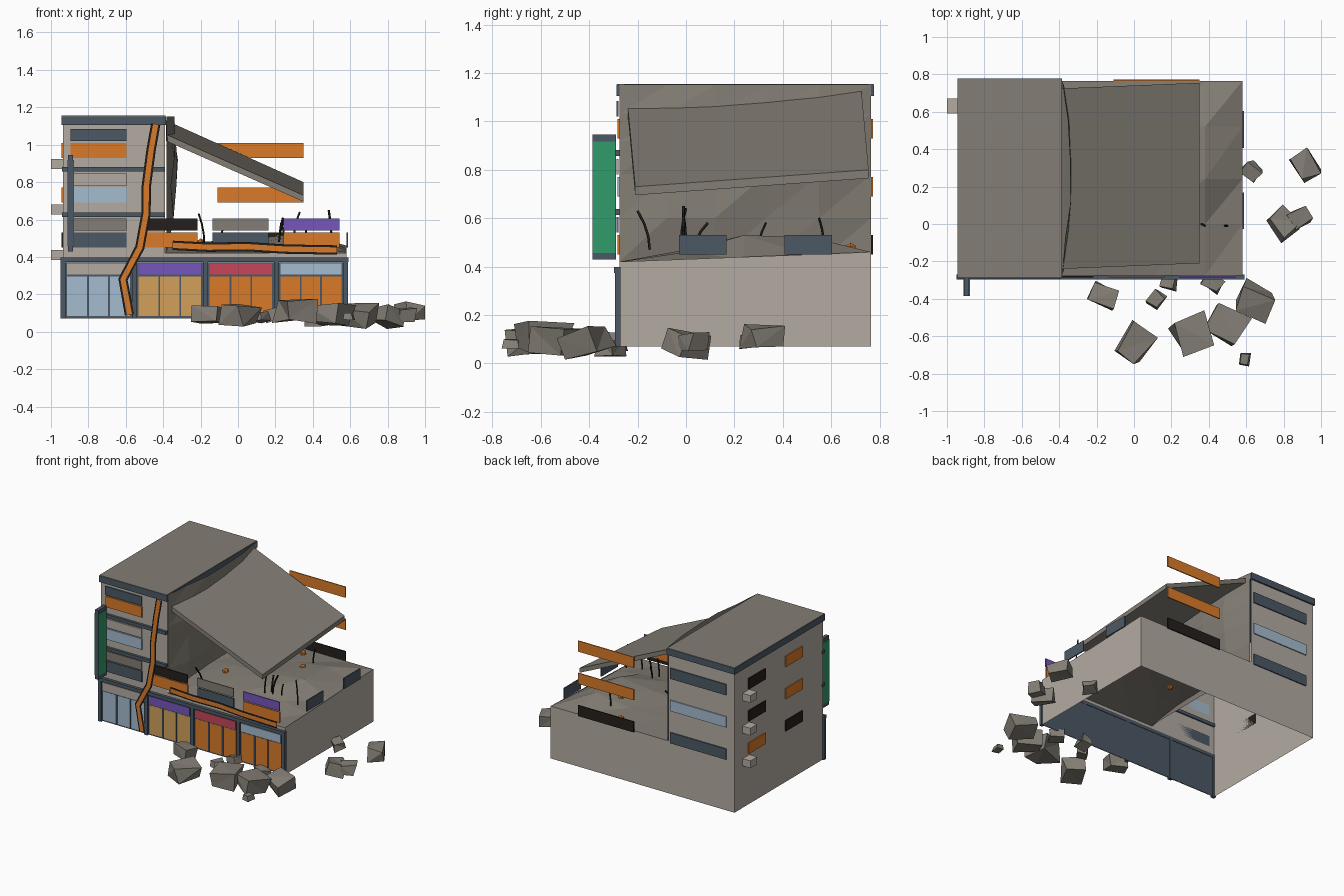
import bpy, bmesh, math, random
from mathutils import Vector, Matrix

if "Cube" in bpy.data.objects:
    bpy.data.objects.remove(bpy.data.objects["Cube"])
random.seed(4)

def mat(name, r, g, b):
    m = bpy.data.materials.new(name)
    m.diffuse_color = tuple(c ** 2.2 for c in (r, g, b)) + (1,)
    m.use_nodes = True
    m.node_tree.nodes["Principled BSDF"].inputs["Base Color"].default_value = m.diffuse_color
    return m

WALL = mat("pale_plaster", .70, .665, .63)
CONC = mat("broken_concrete", .51, .49, .455)
SLATE = mat("slate_trim", .30, .35, .395)
ORANGE = mat("fire_orange", .85, .48, .18)
OCHRE = mat("warm_glass", .82, .62, .36)
BLUE = mat("pale_blue_glass", .64, .73, .81)
GREEN = mat("sign_green", .20, .60, .42)
PURPLE = mat("sign_purple", .46, .34, .73)
RED = mat("sign_red", .77, .28, .36)
DARK = mat("charred_dark", .16, .14, .13)

def finish(name, bm, *mats):
    me = bpy.data.meshes.new(name)
    bm.to_mesh(me)
    bm.free()
    for m in mats:
        me.materials.append(m)
    ob = bpy.data.objects.new(name, me)
    bpy.context.collection.objects.link(ob)
    return ob

def box(name, x, y, z, m):
    bm = bmesh.new()
    bmesh.ops.create_cube(bm, size=1)
    for v in bm.verts:
        v.co = [(a + b) / 2 + c * (b - a) for (a, b), c in zip((x, y, z), v.co)]
    return finish(name, bm, m)

def faces(name, polys, m):
    bm = bmesh.new()
    for p in polys:
        bm.faces.new([bm.verts.new(c) for c in p])
    bmesh.ops.remove_doubles(bm, verts=bm.verts, dist=1e-4)
    return finish(name, bm, m)

def grid(name, rows, m):
    polys = []
    for a, b in zip(rows, rows[1:]):
        for i in range(len(a) - 1):
            polys += [(a[i], a[i + 1], b[i + 1]), (a[i], b[i + 1], b[i])]
    return faces(name, polys, m)

def ribbon(name, pts, w, y, m):
    # flat zigzag strip in the front plane
    sides = []
    for i, p in enumerate(pts):
        a, b = Vector(pts[max(i - 1, 0)]), Vector(pts[min(i + 1, len(pts) - 1)])
        d = (b - a).normalized()
        n = Vector((-d.y, d.x)) * w / 2
        q = Vector(p)
        sides.append(((q.x + n.x, y, q.y + n.y), (q.x - n.x, y, q.y - n.y)))
    return faces(name, [(a[0], a[1], b[1], b[0]) for a, b in zip(sides, sides[1:])], m)

X0, XT, X1, Y0, Y1, ZB, ZT = -.935, -.39, .58, -.275, .765, .07, 1.11

# Outer walls, open underneath
profile = lambda y, zr: [(X0, y, ZB), (X1, y, ZB), (X1, y, zr), (XT, y, zr), (XT, y, ZT), (X0, y, ZT)]
faces("outer_walls", [
    profile(Y0, .42), profile(Y1, .46)[::-1],
    [(X0, Y1, ZB), (X0, Y0, ZB), (X0, Y0, ZT), (X0, Y1, ZT)],
    [(X1, Y0, ZB), (X1, Y1, ZB), (X1, Y1, .46), (X1, Y0, .42)]], WALL)

# Roof with slate edging
box("roof_edging", (-.945, -.385), (-.288, .777), (1.105, 1.152), SLATE)
box("roof_top", (-.943, -.387), (-.286, .775), (1.148, 1.155), CONC)

# Torn tower face, bulging outward
ys = [Y0, -.08, .12, .33, .55, Y1]
bulge = [0, .02, .03, .045, .035, .0]
rows = []
for j, z in enumerate([.42, .6, .78, .92, 1.03, 1.152]):
    rows.append([(XT + .008 + (bulge[j] + random.uniform(-.01, .025) * (0 < j) + .02 * (j == 5))
                  * (0 < i < 5), y, z) for i, y in enumerate(ys)])
grid("torn_tower_face", rows, CONC)

# Collapsed floor, higher in the middle
heights = [[.42, .42, .42, .42, .42],
           [.45, .46, .47, .46, .425],
           [.46, .48, .50, .53, .43],
           [.47, .47, .48, .52, .445],
           [.46, .46, .46, .46, .46]]
grid("collapsed_floor", [[(x, y, h) for x, h in zip([XT, -.2, .1, .38, X1], hs)]
     for y, hs in zip([Y0, 0, .24, .52, Y1], heights)], CONC)

# Fallen roof slab leaning on the tower
top = [(-.385, -.24, 1.055), (.35, -.21, .73), (.35, .755, .80), (-.385, .725, 1.13)]
low = [(x, y, z - .035) for x, y, z in top]
faces("fallen_slab", [top, low[::-1]] + [
    (low[i], low[(i + 1) % 4], top[(i + 1) % 4], top[i]) for i in range(4)], CONC)

# Shop fronts: four bays with glass, sign panel and mullions
posts = [-.935, -.555, -.175, .205, .575]
for i, x in enumerate(posts):
    box(f"shop_post_{i}", (x - .013, x + .013), (-.293, -.27), (ZB, .385), SLATE)
box("shop_beam", (-.948, .59), (-.297, -.27), (.373, .398), SLATE)
for i, (g, s) in enumerate([(BLUE, WALL), (OCHRE, PURPLE), (ORANGE, RED), (ORANGE, BLUE)]):
    a, b = posts[i] + .022, posts[i + 1] - .022
    box(f"shop_glass_{i}", (a, b), (-.282, -.274), (.083, .295), g)
    box(f"shop_sign_{i}", (a, b), (-.288, -.28), (.305, .365), s)
    box(f"shop_frame_{i}", (a - .01, b + .01), (-.281, -.273), (.074, .37), SLATE)
    for k in (1, 2):
        x = a + (b - a) * k / 3
        box(f"shop_mullion_{i}_{k}", (x - .005, x + .005), (-.288, -.28), (.08, .295), SLATE)

# Front windows with panels above: (column, row, glass, panel)
front = [(0, 0, SLATE, CONC), (1, 0, ORANGE, DARK), (2, 0, SLATE, CONC), (3, 0, ORANGE, PURPLE),
         (0, 1, BLUE, WALL), (0, 2, ORANGE, SLATE)]
for c, r, g, p in front:
    x, z = -.745 + c * .379, .49 + r * .24
    box(f"front_window_{c}_{r}", (x - .15, x + .15), (-.283, -.275), (z - .04, z + .04), g)
    box(f"front_panel_{c}_{r}", (x - .15, x + .15), (-.287, -.279), (z + .05, z + .115), p)

# Back windows, bottom row first
for c, cols in enumerate([(SLATE, BLUE, SLATE), (DARK, ORANGE, ORANGE)]):
    x = -.64 + c * .76
    for r, m in enumerate(cols):
        z = .49 + r * .24
        box(f"back_window_{c}_{r}", (x - .23, x + .23), (.765, .773), (z - .04, z + .04), m)

# Left and right side windows, left cooling units
for c, (y, cols) in enumerate([(.505, (ORANGE, DARK, DARK)), (.07, (DARK, ORANGE, ORANGE))]):
    for r, m in enumerate(cols):
        z = .49 + r * .24
        box(f"left_window_{c}_{r}", (-.943, -.935), (y - .098, y + .098), (z - .04, z + .04), m)
    box(f"right_window_{c}", (.58, .588), (y - .098, y + .098), (.45, .53), SLATE)
for r in range(3):
    z = .41 + r * .243
    box(f"cooling_unit_{r}", (-1, -.93), (.59, .67), (z - .027, z + .027), WALL)

# Floor ledges
for z in (.625, .87):
    box("floor_ledge", (-.94, -.39), (-.294, -.265), (z - .012, z + .012), SLATE)
    box("sign_bracket", (-.905, -.885), (-.306, -.275), (z - .012, z + .012), SLATE)

# Upright projecting sign
box("upright_sign", (-.909, -.881), (-.386, -.29), (.43, .945), SLATE)
for x in (-.912, -.884):
    box("sign_face", (x, x + .006), (-.386, -.291), (.457, .917), GREEN)

# Glowing cracks over dark edges
wall_crack = [(-.44, 1.11), (-.465, .97), (-.49, .78), (-.492, .63), (-.525, .45), (-.615, .28), (-.58, .09)]
edge_crack = [(-.35, .462), (-.16, .452), (.05, .455), (.25, .442), (.53, .437)]
for n, pts in (("wall_crack", wall_crack), ("edge_crack", edge_crack)):
    ribbon(n + "_edge", pts, .05, -.299, DARK)
    ribbon(n + "_glow", pts, .028, -.302, ORANGE)

# Bent reinforcing bars
bars = [(-.18, -.15, .47, -.03, -.05, .16), (.22, .0, .48, .02, -.01, .13), (.25, .04, .48, -.02, .05, .10),
        (.30, -.02, .50, .03, .02, .14), (.36, .0, .50, .02, -.01, .09), (.50, -.01, .47, -.015, 0, .18),
        (.22, .57, .48, .03, -.02, .12), (-.1, .3, .47, .04, .03, .11)]
for x, y, z, dx, dy, dz in bars:
    cu = bpy.data.curves.new("bent_bar", "CURVE")
    cu.dimensions = "3D"
    cu.bevel_depth = .006
    cu.bevel_resolution = 0
    sp = cu.splines.new("POLY")
    sp.points.add(3)
    for k, p in enumerate(sp.points):
        t = k / 3
        p.co = (x + dx * t * t, y + dy * t * t, z + dz * t, 1)
    cu.materials.append(DARK)
    bpy.context.collection.objects.link(bpy.data.objects.new("bent_bar", cu))

# Embers and fallen rubble
for p in [(.06, .68, .475), (-.2, .14, .475), (.22, .45, .50)]:
    bm = bmesh.new()
    bmesh.ops.create_icosphere(bm, subdivisions=1, radius=.024, matrix=Matrix.Translation(p))
    finish("ember", bm, ORANGE)

chunks = [(-.17, -.38, .09, .14), (0, -.64, .09, .16), (.115, -.40, .08, .08), (.32, -.59, .11, .19),
          (.50, -.54, .09, .17), (.65, -.41, .09, .16), (.59, -.72, .08, .06), (.42, -.31, .06, .10),
          (.19, -.30, .09, .10), (.63, .28, .10, .09), (.80, .01, .08, .14), (.88, .03, .09, .11),
          (.92, .31, .11, .14)]
for x, y, z, s in chunks:
    bm = bmesh.new()
    bmesh.ops.create_cube(bm, size=1)
    turn = Matrix.Rotation(random.uniform(0, 3), 3, "Z") @ Matrix.Rotation(random.uniform(-.35, .35), 3, "X")
    for v in bm.verts:
        j = Vector([random.uniform(-.13, .13) for _ in range(3)])
        q = turn @ Vector([a * b for a, b in zip(v.co + j, (s, s * .85, s * .6))])
        v.co = (min(x + q.x, 1), y + q.y, max(z + q.z, 0))
    bmesh.ops.triangulate(bm, faces=bm.faces)
    finish("rubble_chunk", bm, CONC)
